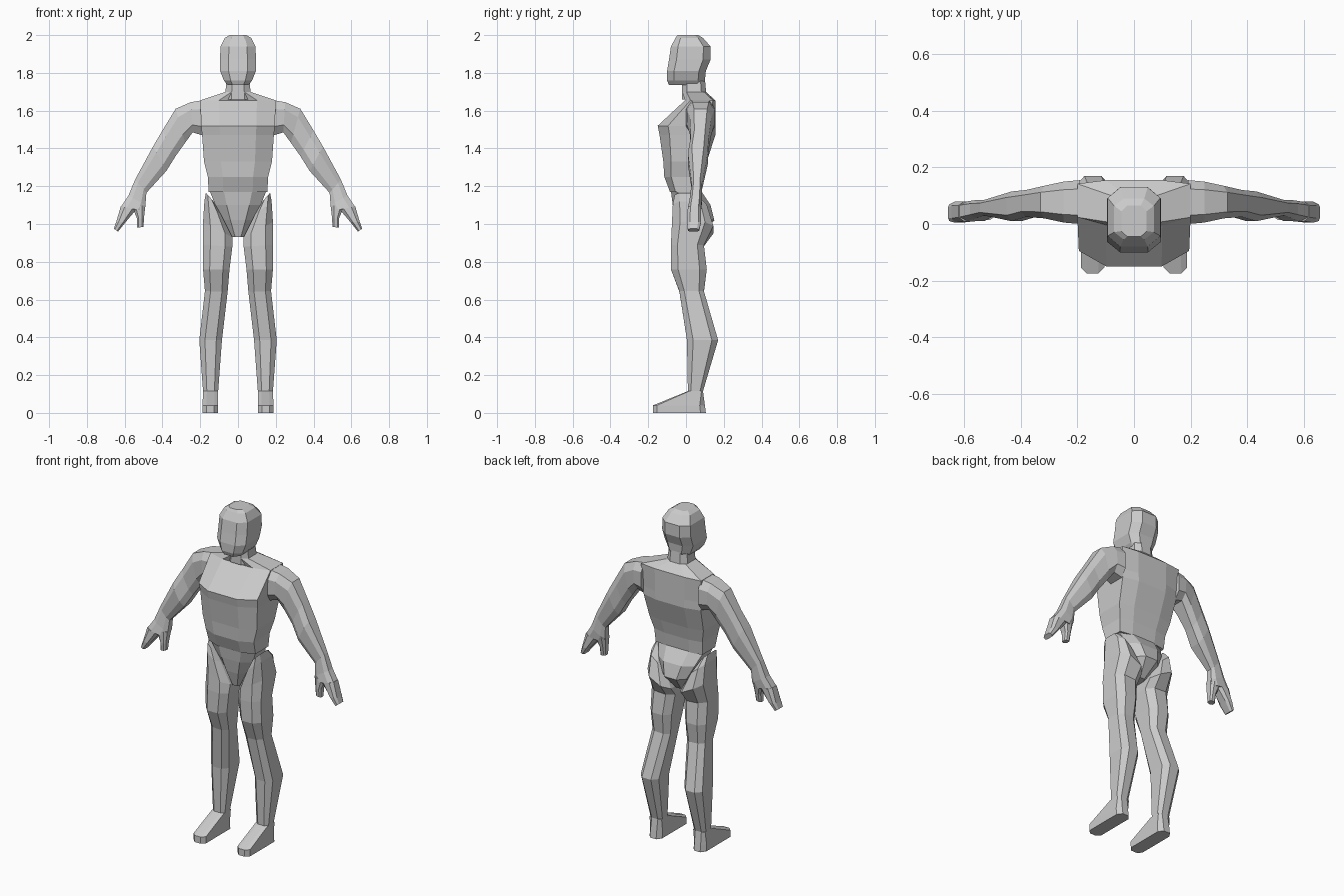
import bpy
import bmesh

default_cube = bpy.data.objects.get("Cube")
if default_cube:
    bpy.data.objects.remove(default_cube, do_unlink=True)

# One plain clay grey for the whole figure
clay = bpy.data.materials.new("clay_grey")
clay.use_nodes = True
grey = (0.6, 0.6, 0.6, 1)
clay.diffuse_color = grey
clay.node_tree.nodes["Principled BSDF"].inputs["Base Color"].default_value = grey

UNIT = 0.01  # sections are written in hundredths


def section_points(section, inset, front_cut, back_cut, side):
    """Chamfered rectangle: end a to end b in xz, front to back in y."""
    (ax, az), (bx, bz), front, back = section
    depth = back - front
    outline = [
        (0, front + depth * front_cut), (inset, front),
        (1 - inset, front), (1, front + depth * front_cut),
        (1, back - depth * back_cut), (1 - inset, back),
        (inset, back), (0, back - depth * back_cut),
    ]
    return [(side * UNIT * (ax + (bx - ax) * t), UNIT * y, UNIT * (az + (bz - az) * t))
            for t, y in outline]


def loft(name, sections, inset=0.25, front_cut=0.2, back_cut=0.2, side=1):
    """Skin a closed flat-shaded body through a run of sections."""
    bm = bmesh.new()
    rings = []
    for section in sections:
        points = section_points(section, inset, front_cut, back_cut, side)
        rings.append([bm.verts.new(p) for p in points])
    for lower, upper in zip(rings, rings[1:]):
        count = len(lower)
        for i in range(count):
            j = (i + 1) % count
            bm.faces.new((lower[i], lower[j], upper[j], upper[i]))
    bm.faces.new(rings[0])
    bm.faces.new(rings[-1])
    bmesh.ops.recalc_face_normals(bm, faces=bm.faces)
    mesh = bpy.data.meshes.new(name)
    bm.to_mesh(mesh)
    bm.free()
    mesh.materials.append(clay)
    part = bpy.data.objects.new(name, mesh)
    bpy.context.collection.objects.link(part)
    return part


def level(z, half_width, front, back):
    """Horizontal section centred on the body."""
    return ((-half_width, z), (half_width, z), front, back)


# Head: jaw, cheeks, brow and crown
loft("head", [
    level(173.5, 5.5, -9, 9), level(176, 7.5, -10, 10), level(181, 9.5, -10, 10.5),
    level(187, 9.5, -9, 13), level(194, 9.3, -8, 13), level(198.5, 7, -5.5, 9),
    level(200, 4.5, -4.5, 6.5),
], inset=0.24, front_cut=0.18, back_cut=0.18)

# Neck
loft("neck", [level(166, 7, -2, 11), level(177, 6, -2, 10)])

# Torso: waist, ribs, chest, shoulders, neck base
loft("torso", [
    level(117, 15.5, -8.5, 8), level(125, 16, -11.5, 9), level(133, 18, -12, 11),
    level(147, 19, -14, 15.5), level(152, 19.5, -15, 15.5),
    level(165.5, 20, -0.5, 15.5), level(170, 6.5, -2, 10.5),
], front_cut=0.18, back_cut=0.08)

# Pelvis narrowing to the crotch
loft("pelvis", [
    level(93, 3, -3, 7), level(102, 8, -5.5, 15),
    level(110, 12, -7, 13), level(117.5, 15, -8, 8),
])

for side, label in ((1, "left"), (-1, "right")):
    # Leg: hip, thigh, knee, calf, ankle
    loft(label + "_leg", [
        ((13, 112), (17, 116.5), -6, 6),
        ((9, 105), (17.8, 112), -7, 11),
        ((3, 93), (18.5, 101), -7.5, 14.5),
        ((3, 88), (18.5, 89), -8, 9.5),
        ((4.5, 76), (18.5, 76), -8, 11),
        ((5.5, 64), (17.5, 64.5), -3.5, 9.5),
        ((8.5, 38.5), (20.5, 38.5), 0.5, 17),
        ((10.5, 11.5), (18.5, 11.5), 1, 9),
    ], side=side)

    # Foot: wedge from the ankle to the toe
    loft(label + "_foot", [
        ((10.5, 0), (18.8, 0), -17.5, 10.5),
        ((10.5, 4), (18.8, 4), -17.5, 10),
        ((10.5, 11.5), (18.5, 11.5), 1, 9),
    ], front_cut=0.08, back_cut=0.1, side=side)

    # Arm: shoulder, upper arm, elbow, wrist, palm
    loft(label + "_arm", [
        ((19, 165.5), (19, 147), 0, 15.5),
        ((25, 164.5), (24, 148.5), 0.5, 15),
        ((33, 161), (28, 143), 2, 13.5),
        ((40, 149.5), (33, 136), 2.5, 12),
        ((45, 141), (38, 128), 1, 11.5),
        ((54.5, 123.5), (48.5, 116.5), 3, 8.5),
        ((58, 115), (49, 110), 2, 8.5),
        ((62, 109), (50, 107), 1, 8),
    ], side=side)

    # Fingers as one mitten, with a separate thumb
    loft(label + "_fingers", [
        ((62, 109.5), (54, 107.5), 1, 8), ((64.5, 101), (59.5, 101), 0.5, 8),
        ((65.8, 97.5), (63.5, 96), 1, 7),
    ], side=side)
    loft(label + "_thumb", [
        ((56, 109), (49, 110), 1.5, 8), ((53.5, 103), (49.8, 103), 1.5, 6.5),
        ((53.5, 98), (50, 98.5), 2, 5.5),
    ], side=side)
